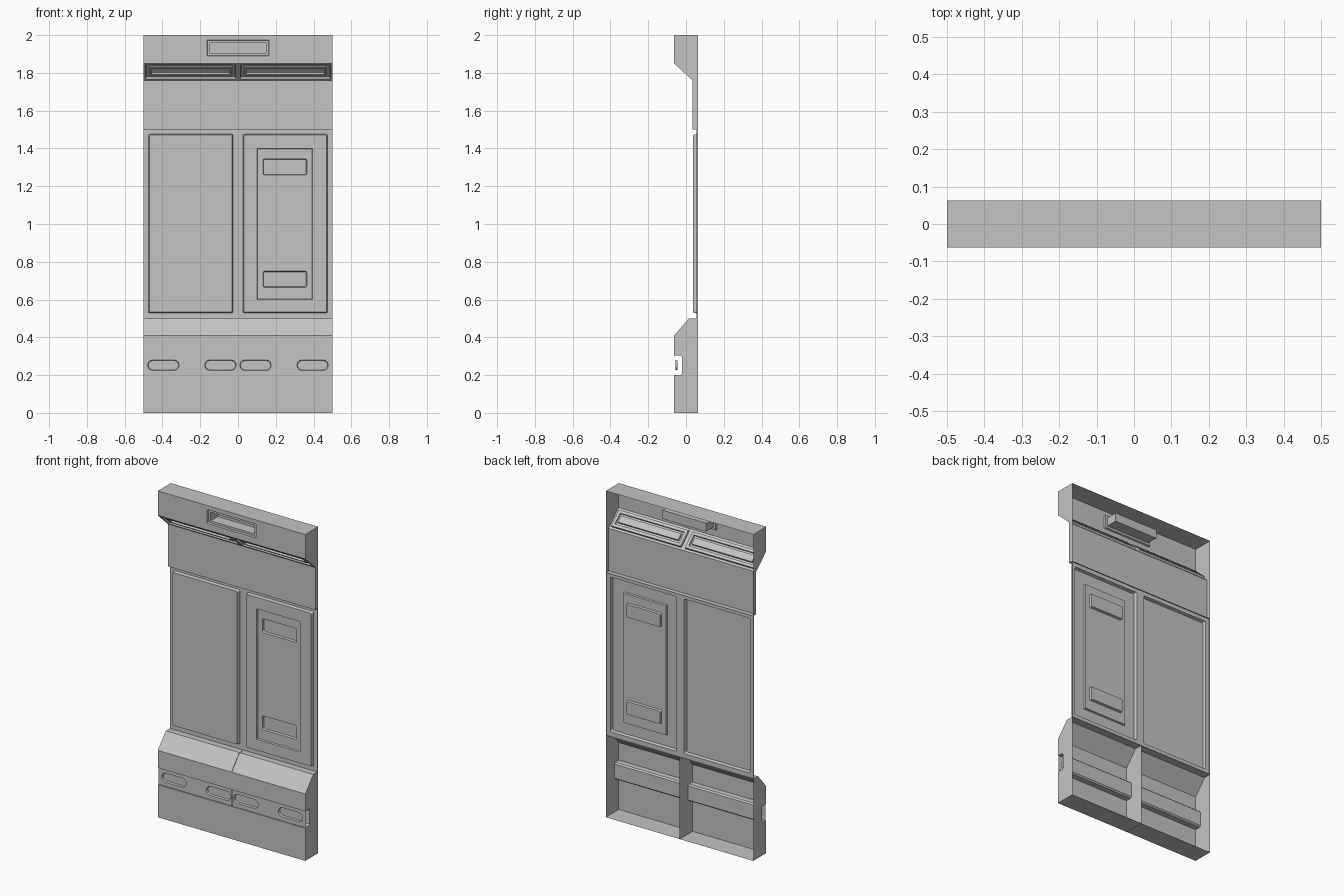
import bpy, bmesh, math
from mathutils import Vector

cube = bpy.data.objects.get("Cube")
if cube:
    bpy.data.objects.remove(cube)

grey = bpy.data.materials.new("plain_grey")
grey.use_nodes = True
grey.diffuse_color = (0.55, 0.55, 0.55, 1)
grey.node_tree.nodes["Principled BSDF"].inputs["Base Color"].default_value = grey.diffuse_color

X = Vector((1, 0, 0))
BACK, FRONT = 0.0625, -0.0625


def face(bm, pts):
    bm.faces.new([bm.verts.new(p) for p in pts])


def finish(bm, name):
    bmesh.ops.remove_doubles(bm, verts=bm.verts, dist=0.0002)
    mesh = bpy.data.meshes.new(name)
    bm.to_mesh(mesh)
    bm.free()
    mesh.materials.append(grey)
    obj = bpy.data.objects.new(name, mesh)
    bpy.context.collection.objects.link(obj)
    return obj


def sweep(bm, x0, x1, profile):
    """Sheet following a (y, z) profile from top to bottom."""
    for (ya, za), (yb, zb) in zip(profile, profile[1:]):
        face(bm, [(x0, ya, za), (x0, yb, zb), (x1, yb, zb), (x1, ya, za)])


def caps(bm, x0, x1, outline):
    face(bm, [(x1, y, z) for y, z in outline])
    face(bm, [(x0, y, z) for y, z in reversed(outline)])


def rings(bm, steps, origin=(0, 0, 0), up=(0, 0, 1), cap=True):
    """Nested rounded rectangles (x0, x1, v0, v1, depth, radius), bridged inwards."""
    origin, up = Vector(origin), Vector(up).normalized()
    inward = -X.cross(up)
    loops = []
    for x0, x1, v0, v1, d, r in steps:
        corners = [(x1 - r, v0 + r, -90), (x1 - r, v1 - r, 0),
                   (x0 + r, v1 - r, 90), (x0 + r, v0 + r, 180)]
        loop = []
        for cx, cv, start in corners:
            for k in range(5):
                a = math.radians(start + k * 22.5)
                loop.append(origin + X * (cx + r * math.cos(a))
                            + up * (cv + r * math.sin(a)) + inward * d)
        loops.append([bm.verts.new(p) for p in loop])
    for a, b in zip(loops, loops[1:]):
        for i in range(len(a)):
            j = (i + 1) % len(a)
            bm.faces.new([a[i], a[j], b[j], b[i]])
    if cap:
        bm.faces.new(loops[-1])


def inset(rect, m, d, r=0.0):
    x0, x1, v0, v1 = rect
    return (x0 + m, x1 - m, v0 + m, v1 - m, d, r)


# Header: overhanging box, underside with two light slots, lower fascia
bm = bmesh.new()
header = [(BACK, 2), (FRONT, 2), (FRONT, 1.85), (0.035, 1.76), (0.035, 1.5), (BACK, 1.5)]
sweep(bm, -0.5, 0.5, header[:2])
sweep(bm, -0.5, 0.5, header[3:])
caps(bm, -0.5, 0.5, header)
sign = (-0.165, 0.165, 1.89, 1.975)
rings(bm, [(-0.5, 0.5, 1.85, 2, 0, 0), inset(sign, 0, 0, 0.006), inset(sign, 0.003, 0.01, 0.006),
           inset(sign, 0.016, 0.01, 0.003), inset(sign, 0.016, 0.08, 0.003)], origin=(0, FRONT, 0))
slope = Vector((0, FRONT - 0.035, 0.09))
for x0, x1 in ((-0.5, 0), (0, 0.5)):
    cell = (x0, x1, 0, slope.length)
    rings(bm, [inset(cell, 0, 0), inset(cell, 0.013, 0), inset(cell, 0.015, 0.012),
               inset(cell, 0.032, 0.012), inset(cell, 0.034, 0.004),
               inset(cell, 0.044, 0.004), inset(cell, 0.046, 0.014)],
          origin=(0, 0.035, 1.76), up=slope)
finish(bm, "header")

# Middle wall: thin backing with two raised panels
bm = bmesh.new()
WALL = 0.055
caps(bm, -0.5, 0.5, [(WALL, 1.5), (WALL, 0.5), (BACK, 0.5), (BACK, 1.5)])
for x0, x1, door in ((-0.5, 0, False), (0, 0.5, True)):
    panel = (x0 + 0.026, x1 - 0.026, 0.528, 1.476)
    steps = [(x0, x1, 0.5, 1.5, 0, 0), inset(panel, 0, 0, 0.008), inset(panel, 0.005, -0.018, 0.008)]
    if door:
        inner = (0.1, 0.395, 0.6, 1.4)
        steps += [inset(inner, 0, -0.018), inset(inner, 0.003, -0.008)]
    rings(bm, steps, origin=(0, WALL, 0), cap=not door)
    if door:
        # Sunken door field with a pocket near each end
        for v0, v1, p0, p1 in ((0.603, 1, 0.665, 0.75), (1, 1.397, 1.26, 1.345)):
            pocket = (0.132, 0.364, p0, p1)
            rings(bm, [(0.103, 0.392, v0, v1, -0.008, 0), inset(pocket, 0, -0.008, 0.008),
                       inset(pocket, 0.003, 0.006, 0.008)], origin=(0, WALL, 0))
finish(bm, "wall_panels")

# Base: two matching plinth boxes, each with an open-ended channel and cover strip
for side, x0, x1 in (("right", -0.5, -0.001), ("left", 0.001, 0.5)):
    bm = bmesh.new()
    top = [(BACK, 0.5), (0.015, 0.5), (FRONT, 0.41), (FRONT, 0.303)]
    channel = [(-0.053, 0.303), (-0.028, 0.303), (-0.02, 0.295),
               (-0.02, 0.208), (-0.028, 0.2), (-0.053, 0.2)]
    bottom = [(FRONT, 0.2), (FRONT, 0), (BACK, 0)]
    sweep(bm, x0, x1, top + channel)
    sweep(bm, x0, x1, channel[-1:] + bottom)
    caps(bm, x0, x1, top + channel + bottom)
    finish(bm, side + "_plinth")

    bm = bmesh.new()
    mid = (x0 + x1) / 2
    s = 1 if side == "left" else -1
    for c0, c1, p in ((x0, mid, 0.0925 if s > 0 else -0.395), (mid, x1, 0.395 if s > 0 else -0.0925)):
        slot = (p - 0.083, p + 0.083, 0.225, 0.28)
        rings(bm, [(c0, c1, 0.2, 0.303, 0, 0), inset(slot, 0, 0, 0.027),
                   inset(slot, 0.003, 0.012, 0.024)], origin=(0, -0.056, 0))
    finish(bm, side + "_cover_strip")
